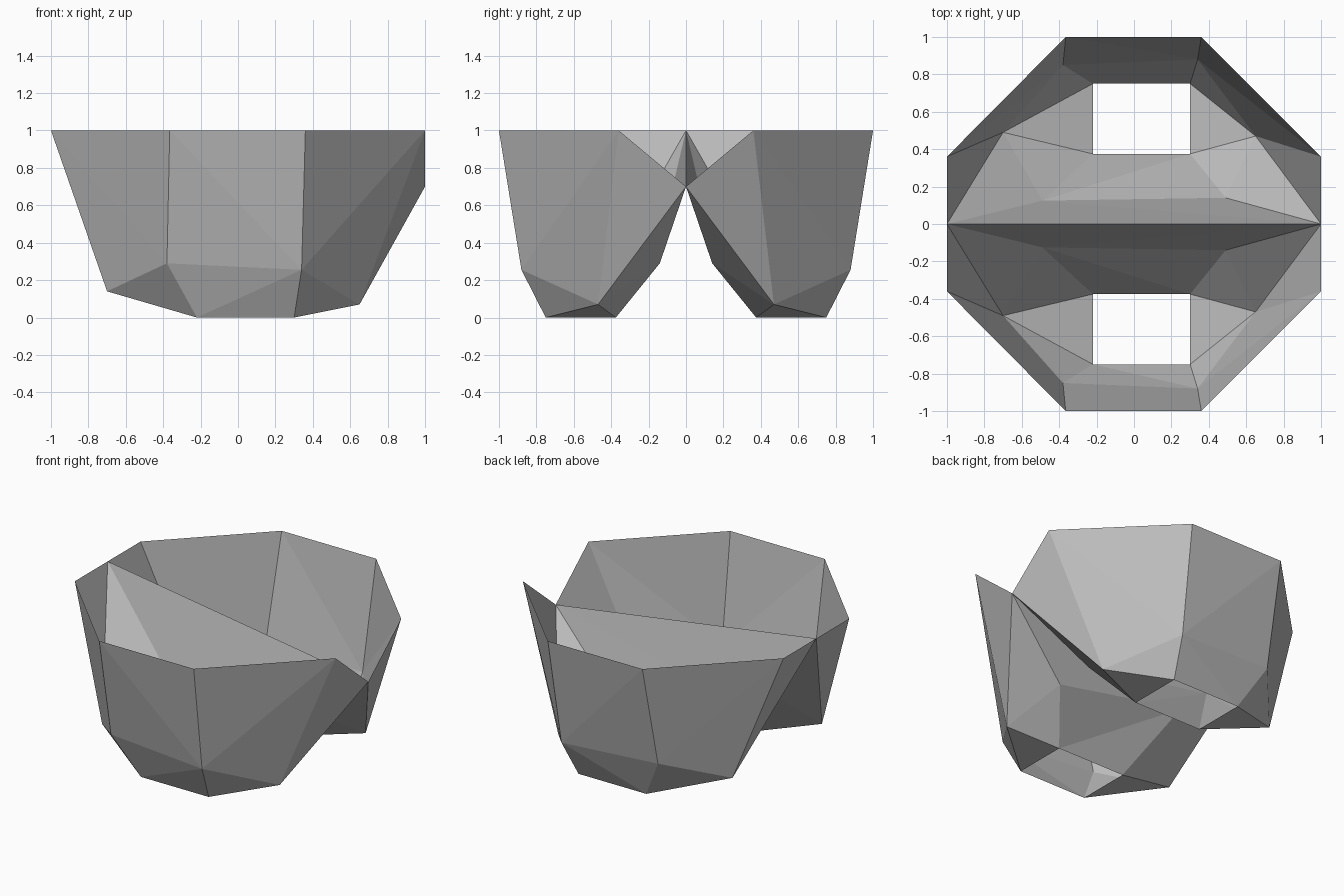
import bpy

cube = bpy.data.objects.get("Cube")
if cube:
    bpy.data.objects.remove(cube, do_unlink=True)

cloth = bpy.data.materials.new("plain grey")
cloth.use_nodes = True
grey = (0.5, 0.5, 0.5, 1)
cloth.diffuse_color = grey
cloth.node_tree.nodes["Principled BSDF"].inputs["Base Color"].default_value = grey

# Corner points of the front half
points = {
    # waist rim
    "waist_r": (-1, -.36, 1), "waist_fr": (-.365, -1, 1),
    "waist_fl": (.36, -1, 1), "waist_l": (1, -.36, 1),
    # ends of the central ridge
    "ridge_r": (-1, 0, 1), "ridge_l": (1, 0, .7),
    # hip line
    "hip_r": (-.7, -.49, .14), "hip_fr": (-.38, -.85, .29),
    "hip_fl": (.34, -.88, .255), "hip_l": (.65, -.47, .07),
    # leg opening
    "leg_fr": (-.22, -.75, 0), "leg_fl": (.3, -.75, 0),
    "leg_bl": (.3, -.375, 0), "leg_br": (-.22, -.375, 0),
    # inner fold
    "fold_r": (-.49, -.125, .47), "fold_l": (.49, -.14, .29),
}


def panel(name, faces):
    """Build a flat-faced panel and mirror it from front to back."""
    rows = [row.split() for row in faces.strip().splitlines()]
    used = list(dict.fromkeys(key for row in rows for key in row))
    mesh = bpy.data.meshes.new(name)
    mesh.from_pydata([points[key] for key in used], [],
                     [[used.index(key) for key in row] for row in rows])
    mesh.materials.append(cloth)
    obj = bpy.data.objects.new(name, mesh)
    bpy.context.collection.objects.link(obj)
    mirror = obj.modifiers.new("front to back", "MIRROR")
    mirror.use_axis = (False, True, False)
    return obj


# Tall outer wall, from the waist to the hip line
panel("outer_wall", """
    waist_r ridge_r hip_r
    waist_r hip_r hip_fr
    waist_r hip_fr waist_fr
    waist_fr hip_fr hip_fl
    waist_fr hip_fl waist_fl
    waist_fl hip_fl waist_l
    waist_l hip_fl hip_l
    waist_l hip_l ridge_l
""")

# Tapered band around each leg opening
panel("leg_band", """
    hip_r leg_fr hip_fr
    hip_fr leg_fr hip_fl
    hip_fl leg_fr leg_fl
    hip_fl leg_fl hip_l
    hip_l leg_fl leg_bl
    hip_r leg_br leg_fr
""")

# Inner wall rising to the central ridge
panel("inner_wall", """
    leg_bl leg_br fold_r
    leg_bl fold_r fold_l
    hip_r fold_r leg_br
    hip_r ridge_r fold_r
    ridge_l fold_l fold_r
    ridge_l fold_r ridge_r
    hip_l fold_l ridge_l
    hip_l leg_bl fold_l
""")
